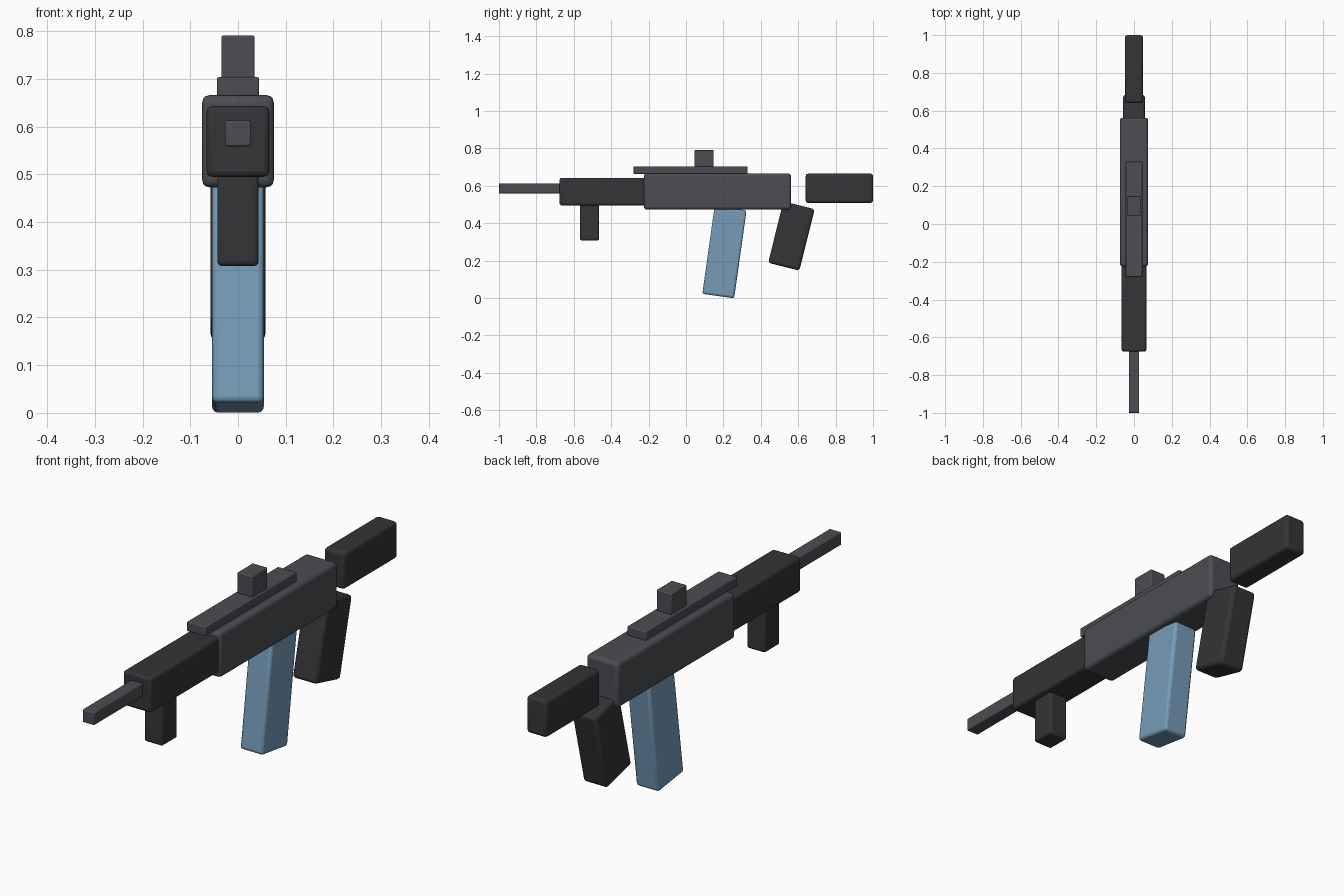
import bpy
import math

if "Cube" in bpy.data.objects:
    bpy.data.objects.remove(bpy.data.objects["Cube"])


def make_material(name, color):
    m = bpy.data.materials.new(name)
    m.diffuse_color = (*color, 1)
    m.use_nodes = True
    m.node_tree.nodes["Principled BSDF"].inputs["Base Color"].default_value = m.diffuse_color
    return m


DARK = make_material("dark_polymer", (0.035, 0.035, 0.04))
STEEL = make_material("grey_steel", (0.07, 0.075, 0.085))
BLUE = make_material("blue_magazine", (0.18, 0.33, 0.48))


def block(name, size, y, z, bevel, mat, tilt=0):
    """Rounded box centred on x = 0, leaning by tilt degrees about x."""
    bpy.ops.mesh.primitive_cube_add(size=1, location=(0, y, z))
    ob = bpy.context.object
    ob.name = name
    ob.scale = size
    bpy.ops.object.transform_apply(location=False, rotation=False, scale=True)
    ob.rotation_euler.x = math.radians(tilt)
    mod = ob.modifiers.new("rounded_edges", 'BEVEL')
    mod.width = bevel
    mod.segments = 3
    ob.data.materials.append(mat)
    bpy.ops.object.shade_smooth_by_angle(angle=math.radians(35))
    return ob


def span(name, width, y0, y1, z0, z1, bevel, mat):
    """Straight block given by its y and z limits."""
    return block(name, (width, y1 - y0, z1 - z0), (y0 + y1) / 2, (z0 + z1) / 2, bevel, mat)


# Main body and front end
span("receiver", 0.15, -0.225, 0.562, 0.473, 0.666, 0.015, STEEL)
span("handguard", 0.132, -0.676, -0.215, 0.495, 0.643, 0.012, DARK)
span("barrel", 0.055, -1.0, -0.66, 0.559, 0.613, 0.004, STEEL)
span("foregrip", 0.087, -0.567, -0.465, 0.308, 0.51, 0.01, DARK)

# Top rail and sight
span("top_rail", 0.088, -0.28, 0.33, 0.664, 0.704, 0.004, STEEL)
span("sight", 0.07, 0.045, 0.148, 0.702, 0.791, 0.004, STEEL)

# Rear stock, separated from the body
span("stock", 0.095, 0.64, 1.0, 0.509, 0.665, 0.013, DARK)

# Leaning grip and magazine
block("pistol_grip", (0.115, 0.172, 0.338), 0.5635, 0.332, 0.015, DARK, -14)
block("magazine", (0.108, 0.172, 0.475), 0.2055, 0.246, 0.012, BLUE, -8)
